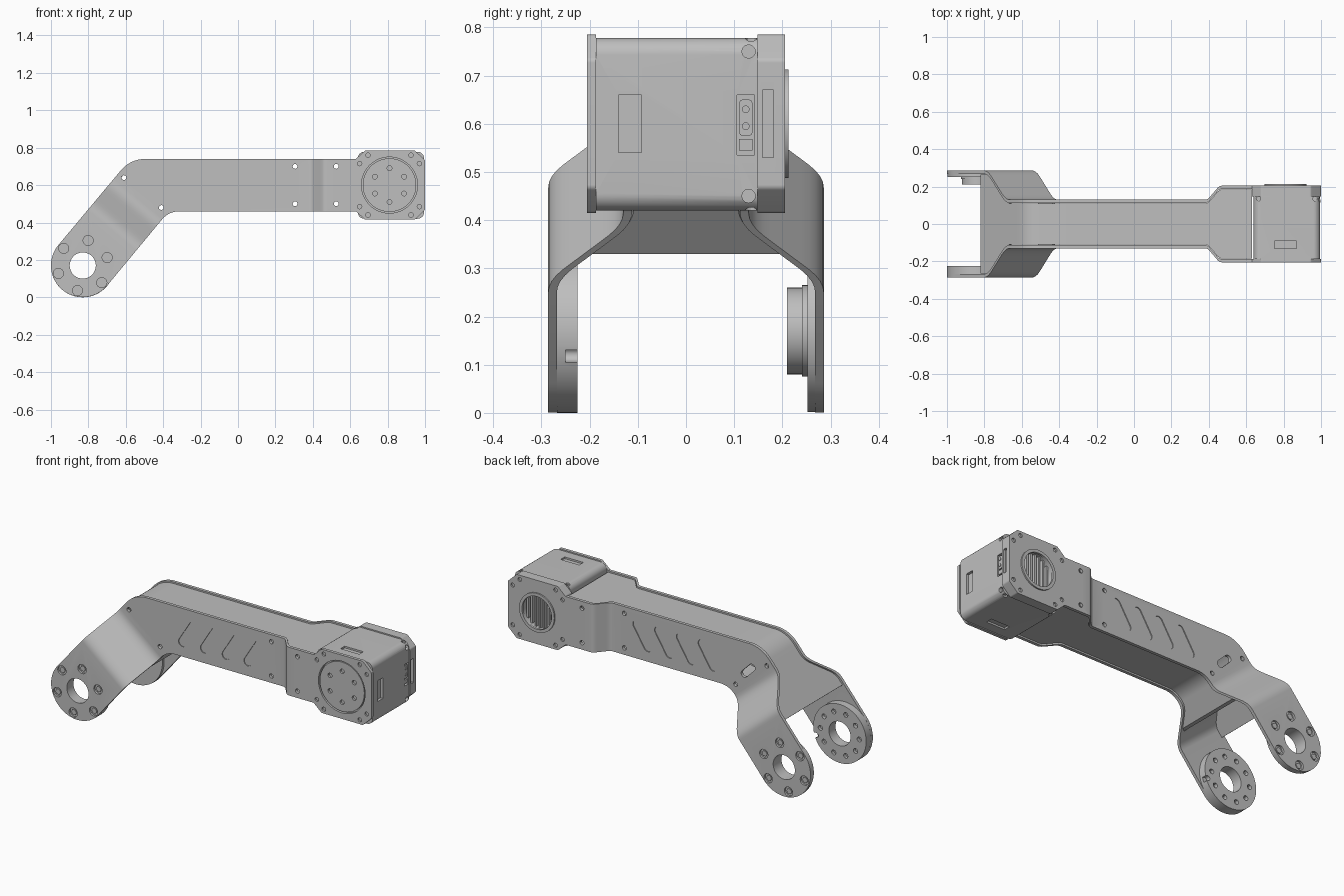
import bpy, bmesh, math
from mathutils import Vector

if "Cube" in bpy.data.objects:
    bpy.data.objects.remove(bpy.data.objects["Cube"])

grey = bpy.data.materials.new("satin grey")
grey.use_nodes = True
grey.diffuse_color = (0.52, 0.52, 0.52, 1)
grey.node_tree.nodes["Principled BSDF"].inputs["Base Color"].default_value = grey.diffuse_color

PIVOT = Vector((-0.83, 0.17))               # leg joint in x, z
ALONG = Vector((math.cos(math.radians(50)), math.sin(math.radians(50))))
ACROSS = Vector((-ALONG.y, ALONG.x))
MOTOR = Vector((0.81, 0.6))
THICK = 0.018
FOLD_LEG, FOLD_MOTOR = (0.245, 0.46), (0.38, 0.47)


def ramp(v, a, b, soft=0.3):
    """Straight rise from 0 to 1 with rounded ends."""
    t = min(max((v - a) / (b - a), 0), 1)
    u = min(t, 1 - t)
    rise = (u * u / (2 * soft) if u < soft else u - soft / 2) / (1 - soft)
    return rise if t < 0.5 else 1 - rise


def half_width(x, z):
    """Outer distance of the bent side plates from the centre plane."""
    s = (Vector((x, z)) - PIVOT).dot(ALONG)
    return 0.13 + 0.075 * ramp(x, *FOLD_MOTOR) + 0.156 * (1 - ramp(s, *FOLD_LEG))


def rounded(corners, steps=10):
    """Closed outline from (a, b, radius) corners."""
    out = []
    for i, (a, b, r) in enumerate(corners):
        p = Vector((a, b))
        u = (Vector(corners[i - 1][:2]) - p).normalized()
        v = (Vector(corners[(i + 1) % len(corners)][:2]) - p).normalized()
        if r == 0:
            out.append(p)
            continue
        half = u.angle(v) / 2
        c = p + (u + v).normalized() * (r / math.sin(half))
        t = r / math.tan(half)
        for k in range(steps + 1):
            d = (p + u * t - c).lerp(p + v * t - c, k / steps)
            out.append(c + d.normalized() * r)
    return out


def circle(c, r, n=24):
    return [Vector(c) + r * Vector((math.cos(k * math.tau / n), math.sin(k * math.tau / n)))
            for k in range(n)]


def rect(a0, a1, b0, b1, r=0.0):
    return rounded([(a0, b0, r), (a1, b0, r), (a1, b1, r), (a0, b1, r)], 6)


def capsule(c, d, length, r):
    """Slot outline centred on c along direction d."""
    c, d = Vector(c), Vector(d).normalized()
    n = Vector((-d.y, d.x))
    e = d * (length / 2)
    k = r * 0.999
    return rounded([(*(c + e + n * r), k), (*(c - e + n * r), k),
                    (*(c - e - n * r), k), (*(c + e - n * r), k)], 6)


def finish(name, bm):
    bmesh.ops.recalc_face_normals(bm, faces=bm.faces)
    me = bpy.data.meshes.new(name)
    bm.to_mesh(me)
    bm.free()
    me.materials.append(grey)
    ob = bpy.data.objects.new(name, me)
    bpy.context.collection.objects.link(ob)
    return ob


def activate(ob):
    bpy.ops.object.select_all(action='DESELECT')
    ob.select_set(True)
    bpy.context.view_layer.objects.active = ob


def smooth(ob):
    activate(ob)
    bpy.ops.object.shade_smooth_by_angle(angle=math.radians(30))


PLACE = {'x': lambda a, b, d: (d, a, b), 'y': lambda a, b, d: (a, d, b), 'z': lambda a, b, d: (a, b, d)}


def prism(name, loops, d0, d1, axis='y'):
    """Extrude outlines between two depths along an axis."""
    bm = bmesh.new()
    for loop in loops:
        lo, hi = ([bm.verts.new(PLACE[axis](p.x, p.y, d)) for p in loop] for d in (d0, d1))
        bm.faces.new(lo)
        bm.faces.new(hi[::-1])
        for i in range(len(loop)):
            bm.faces.new((lo[i - 1], lo[i], hi[i], hi[i - 1]))
    ob = finish(name, bm)
    smooth(ob)
    return ob


def cut(ob, loops, d0, d1, axis='y'):
    """Subtract extruded outlines from an object."""
    tool = prism("cutter", loops, d0, d1, axis)
    tool.hide_render = True
    mod = ob.modifiers.new("cut", 'BOOLEAN')
    mod.operation, mod.solver, mod.object = 'DIFFERENCE', 'EXACT', tool
    activate(ob)
    bpy.ops.object.modifier_apply(modifier=mod.name)
    bpy.data.objects.remove(tool)
    smooth(ob)


def folded(name, outline, near, far):
    """Flat outline cut at the folds, then bent between two width functions."""
    bm = bmesh.new()
    bm.faces.new([bm.verts.new((p.x, 0, p.y)) for p in outline])
    folds = [(FOLD_MOTOR, Vector((0, 0)), Vector((1, 0))), (FOLD_LEG, PIVOT, ALONG)]
    for (a, b), origin, d in folds:
        for k in range(15):
            co = origin + d * (a + (b - a) * k / 14)
            bmesh.ops.bisect_plane(bm, geom=bm.verts[:] + bm.edges[:] + bm.faces[:], dist=1e-5,
                                   plane_co=(co.x, 0, co.y), plane_no=(d.x, 0, d.y))
    first = bm.verts[:]
    ext = bmesh.ops.extrude_face_region(bm, geom=bm.faces[:], use_keep_orig=True)
    for v in first:
        v.co.y = near(v.co.x, v.co.z)
    for v in ext["geom"]:
        if isinstance(v, bmesh.types.BMVert):
            v.co.y = far(v.co.x, v.co.z)
    ob = finish(name, bm)
    smooth(ob)
    return ob


# Side plates
end = PIVOT - 0.17 * ALONG
heel, toe = end + 0.17 * ACROSS, end - 0.17 * ACROSS
octagon = [(0.63, 0.46, 0), (0.68, 0.415, 0.015), (0.945, 0.415, 0.015), (1, 0.467, 0.015),
           (1, 0.733, 0.015), (0.945, 0.785, 0.015), (0.68, 0.785, 0.015), (0.63, 0.74, 0)]
plate_line = rounded([(*heel, 0.169), (*toe, 0.169), (-0.37, 0.46, 0.12)] + octagon
                     + [(-0.575, 0.74, 0.17)])
pins = [(0.305, 0.7), (0.305, 0.5), (0.525, 0.7), (0.525, 0.5), (-0.41, 0.48), (-0.61, 0.64)]
corner_holes = [MOTOR + Vector((sx * a, sz * b)) for sx in (-1, 1) for sz in (-1, 1)
                for a, b in ((0.115, 0.16), (0.16, 0.115))]
bolts = [PIVOT + 0.137 * Vector((math.cos(a), math.sin(a)))
         for a in (math.radians(18 + 60 * k) for k in range(6))]
slots = [capsule((x, 0.6), (0.5, 0.8), 0.185, 0.026) for x in (-0.23, -0.09, 0.05, 0.19)]

for side, word in ((-1, "front"), (1, "back")):
    plate = folded(word + "_side_plate", plate_line,
                   lambda x, z: side * half_width(x, z),
                   lambda x, z: side * (half_width(x, z) - THICK))
    cut(plate, [circle(p, 0.013, 12) for p in pins] + [circle(PIVOT, 0.07, 32)]
        + [circle(MOTOR, 0.15 if side < 0 else 0.1, 48)], side * 0.05, side * 0.4)
    cut(plate, slots, side * 0.125, side * 0.15)
    cut(plate, [circle(p, 0.027, 16) for p in bolts], side * 0.274, side * 0.3)
    cut(plate, [circle(p, 0.012, 12) for p in corner_holes], side * 0.195, side * 0.25)
    prism(word + "_leg_bolts", [circle(p, 0.017, 6) for p in bolts], side * 0.27, side * 0.28)
    if side > 0:
        cut(plate, [capsule((-0.49, 0.58), (-1, 1), 0.11, 0.02)], 0.05, 0.3)

# Top and bottom covers between the plates
roof = rounded([(0.63, 0.733, 0), (-0.57, 0.733, 0.16), (-0.82, 0.435, 0),
                (-0.806, 0.423, 0), (-0.562, 0.715, 0.142), (0.63, 0.715, 0)])
floor = rounded([(0.63, 0.467, 0), (-0.375, 0.467, 0.12), (-0.49, 0.33, 0),
                 (-0.513, 0.33, 0), (-0.383, 0.485, 0.138), (0.63, 0.485, 0)])
for name, line in (("top_cover", roof), ("bottom_cover", floor)):
    folded(name, line, lambda x, z: 0.021 - half_width(x, z), lambda x, z: half_width(x, z) - 0.021)

# Joint flanges inside the legs
flange = prism("front_joint_disc", [circle(PIVOT, 0.17, 64)], -0.268, -0.225)
cut(flange, [circle(PIVOT, 0.07, 32)], -0.3, -0.2)
ring_holes = [circle(PIVOT + 0.125 * Vector((math.cos(a), math.sin(a))), 0.014, 12)
              for a in (k * math.tau / 10 for k in range(10))]
cut(flange, ring_holes, -0.245, -0.2)
notch = Vector((math.cos(math.radians(-18)), math.sin(math.radians(-18))))
cut(flange, [capsule(PIVOT + 0.17 * notch, notch, 0.05, 0.014)], -0.25, -0.2)
for name, r, y0, y1 in (("back_joint_washer", 0.168, 0.252, 0.268),
                        ("back_joint_step", 0.095, 0.241, 0.252),
                        ("back_joint_boss", 0.09, 0.21, 0.241)):
    cut(prism(name, [circle(PIVOT, r, 48)], y0, y1), [circle(PIVOT, 0.07, 32)], 0.2, 0.3)

# Motor housing with side and top recesses
body = prism("motor_housing", [rect(0.64, 0.995, 0.42, 0.778, 0.035)], -0.187, 0.148)
cut(body, [rect(-0.14, -0.092, 0.54, 0.66), rect(0.106, 0.142, 0.535, 0.66)], 0.98, 1.1, 'x')
cut(body, [circle((0.13, z), 0.014, 12) for z in (0.45, 0.75)], 0.96, 1.1, 'x')
for z0, z1 in ((0.768, 0.9), (0.3, 0.43)):
    cut(body, [rect(0.75, 0.87, -0.13, -0.092)], z0, z1, 'z')
    cut(body, [circle((x, 0.135), 0.012, 12) for x in (0.665, 0.968)], z0, z1, 'z')
cut(body, [circle(MOTOR, 0.1, 48)], 0.1, 0.3)

# Connectors
prism("power_connector", [rect(0.11, 0.138, 0.575, 0.65, 0.008)], 0.975, 0.993, 'x')
prism("signal_connector", [rect(0.11, 0.138, 0.545, 0.568)], 0.975, 0.993, 'x')
prism("connector_pins", [circle((0.124, z), 0.008, 12) for z in (0.595, 0.63)], 0.985, 0.997, 'x')

# Back cap with vent ring and slats
cap = prism("motor_back_cap", [rounded([(a, b, 0.015) for a, b, _ in octagon])], 0.148, 0.187)
cut(cap, [circle(MOTOR, 0.1, 48)], 0.1, 0.3)
cut(cap, [rect(0.159, 0.182, 0.53, 0.67)], 0.985, 1.1, 'x')
ring = prism("vent_ring", [circle(MOTOR, 0.113, 48)], 0.2, 0.213)
cut(ring, [circle(MOTOR, 0.095, 48)], 0.1, 0.3)
slats = []
for k in range(-3, 4):
    dx = k * 0.026
    h = math.sqrt(0.098 ** 2 - dx ** 2)
    slats.append(rect(MOTOR.x + dx - 0.006, MOTOR.x + dx + 0.006, MOTOR.y - h, MOTOR.y + h))
prism("vent_slats", slats, 0.1, 0.185)

# Output face of the motor
face = prism("motor_output_disc", [circle(MOTOR, 0.143, 48)], -0.202, -0.18)
cut(face, [circle(MOTOR + 0.09 * Vector((math.sin(k * math.tau / 6), math.cos(k * math.tau / 6))),
                  0.013, 12) for k in range(6)], -0.25, -0.19)
